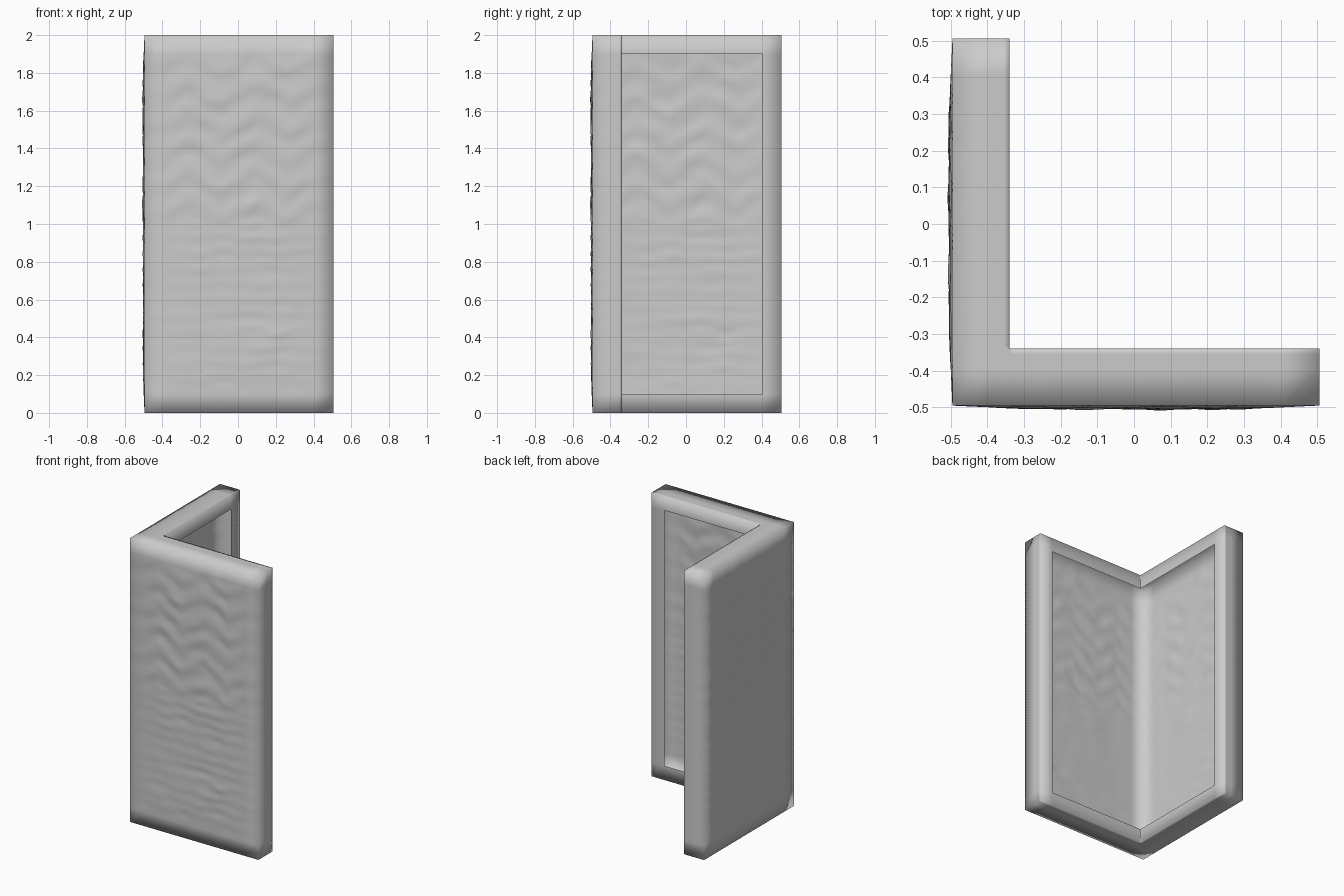
import bpy, bmesh, math
from mathutils import Vector, noise

if "Cube" in bpy.data.objects:
    bpy.data.objects.remove(bpy.data.objects["Cube"])

OUT, END, INNER = -0.495, 0.506, -0.34   # outer skin, wing ends, inner corner
HOLE, LOW, HIGH = 0.405, 0.1, 1.9        # limits of the open inner panels
STEP = 0.02

def relief(u, z):
    """Carved pattern: chevrons above, rough courses below, fading at the border."""
    edge = min(u + 0.5, 0.5 - u, z, 2.0 - z)
    fade = max(0.0, min(1.0, edge / 0.22))
    n = noise.noise(Vector((u * 7, z * 7, 3.0)))
    if z > 1.0:
        zig = abs((u * 2.8 + 10.25) % 1 - 0.5)
        h = math.sin((z + zig * 0.22) * 40 + 1.5 * n) * (0.4 + abs(n))
    else:
        h = math.sin(z * 75 + 2.5 * n) * (0.2 + abs(n)) * (0.6 + 0.6 * u + 0.2 * z)
    return fade * (0.007 + 0.004 * h + 0.003 * n)

# Hollow L-shaped shell extruded from its plan
bm = bmesh.new()
plan = [(OUT, OUT), (END, OUT), (END, INNER), (INNER, INNER), (INNER, END), (OUT, END)]
face = bm.faces.new([bm.verts.new((x, y, 0)) for x, y in plan])
ext = bmesh.ops.extrude_face_region(bm, geom=[face])
bmesh.ops.translate(bm, vec=(0, 0, 2),
                    verts=[g for g in ext["geom"] if isinstance(g, bmesh.types.BMVert)])
bmesh.ops.recalc_face_normals(bm, faces=bm.faces)

# Slice into a fine grid, leaving a plain border strip along every edge
for axis, start, count in ((0, HOLE - 40 * STEP, 41), (1, HOLE - 40 * STEP, 41), (2, LOW, 91)):
    for i in range(count):
        co, no = Vector(), Vector()
        co[axis], no[axis] = start + i * STEP, 1
        bmesh.ops.bisect_plane(bm, geom=bm.verts[:] + bm.edges[:] + bm.faces[:],
                               plane_co=co, plane_no=no, dist=1e-5)

# Open the inner faces, so the back of the carved outer skin shows in the frame
opening = []
for f in bm.faces:
    c = f.calc_center_median()
    if not LOW < c.z < HIGH:
        continue
    for a, b in ((0, 1), (1, 0)):
        if abs(f.normal[a]) > 0.9 and abs(c[a] - INNER) < 1e-4 and INNER < c[b] < HOLE:
            opening.append(f)
bmesh.ops.delete(bm, geom=opening, context="FACES")

# Carve the two outer faces
for v in bm.verts:
    x, y, z = v.co
    if abs(y - OUT) < 1e-4:
        v.co.y -= relief(x, z)
    if abs(x - OUT) < 1e-4:
        v.co.x -= relief(y, z)

# Smooth all over, as the soft edges of the frame are rounded by shading only
for f in bm.faces:
    f.smooth = True
mesh = bpy.data.meshes.new("corner_wall")
bm.to_mesh(mesh)
bm.free()
wall = bpy.data.objects.new("corner_wall", mesh)
bpy.context.collection.objects.link(wall)
